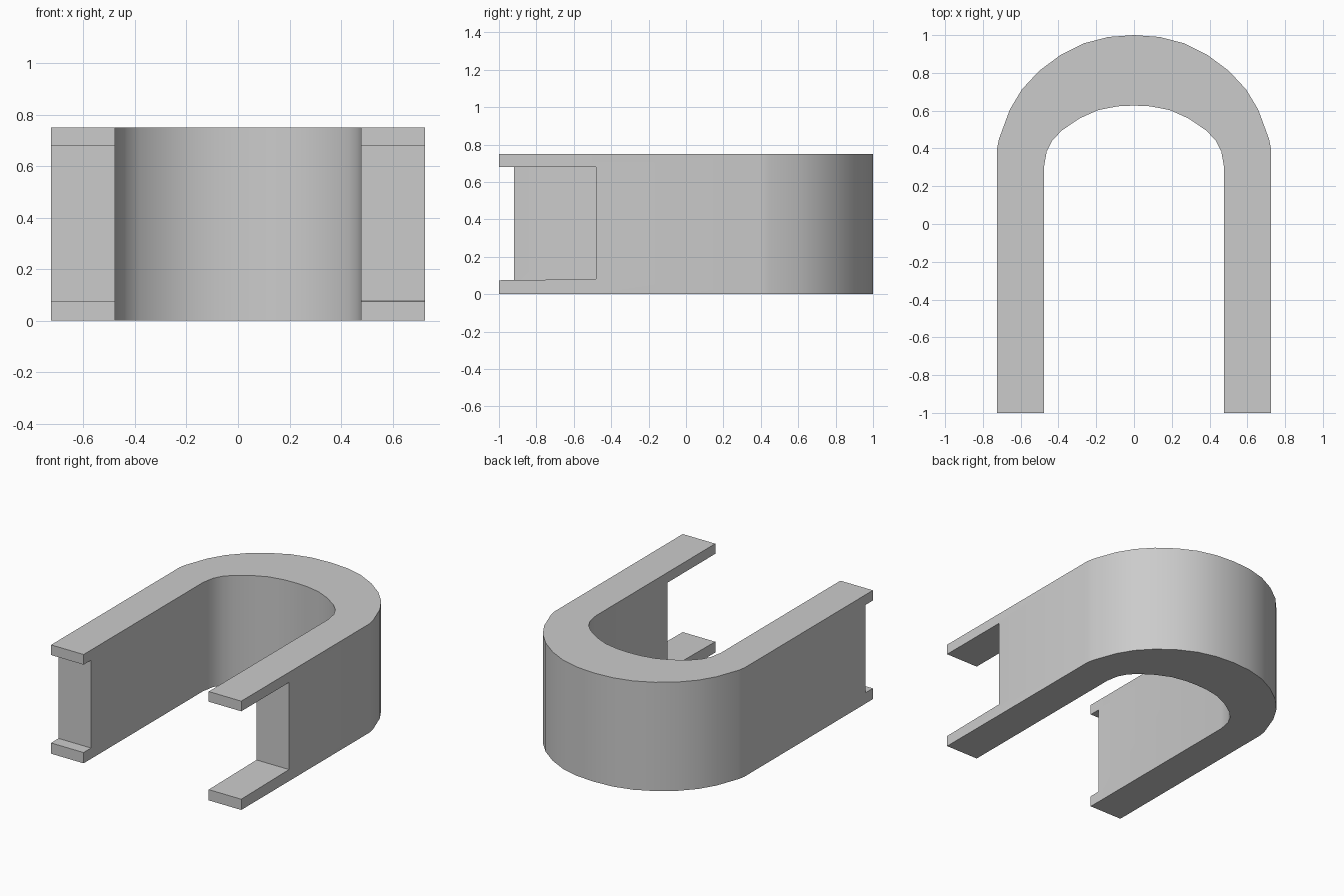
import bpy
import bmesh

cube = bpy.data.objects.get("Cube")
if cube:
    bpy.data.objects.remove(cube, do_unlink=True)

HEIGHT = 0.75

grey = bpy.data.materials.new("plain grey")
grey.use_nodes = True
grey.diffuse_color = (0.6, 0.6, 0.6, 1)
grey.node_tree.nodes["Principled BSDF"].inputs["Base Color"].default_value = (0.6, 0.6, 0.6, 1)


def prism(name, points, offset):
    """Extrude a closed outline along an offset into a solid."""
    bm = bmesh.new()
    face = bm.faces.new([bm.verts.new(p) for p in points])
    grown = bmesh.ops.extrude_face_region(bm, geom=[face])
    moved = [v for v in grown["geom"] if isinstance(v, bmesh.types.BMVert)]
    bmesh.ops.translate(bm, verts=moved, vec=offset)
    bmesh.ops.recalc_face_normals(bm, faces=bm.faces)
    mesh = bpy.data.meshes.new(name)
    bm.to_mesh(mesh)
    bm.free()
    obj = bpy.data.objects.new(name, mesh)
    bpy.context.collection.objects.link(obj)
    return obj


def mirrored(half):
    """Complete a half outline that ends on the centre line."""
    return half + [(-x, y) for x, y in reversed(half[:-1])]


# Horseshoe outline: outer edge, then inner edge back again
outer = [(0.725, -1), (0.725, 0.40), (0.715, 0.45), (0.657, 0.607), (0.593, 0.713),
         (0.503, 0.81), (0.39, 0.894), (0.267, 0.956), (0.137, 0.99), (0, 1)]
inner = [(0.477, -1), (0.477, 0.30), (0.462, 0.385), (0.432, 0.443), (0.38, 0.497),
         (0.286, 0.56), (0.19, 0.603), (0.087, 0.623), (0, 0.627)]
outline = mirrored(outer) + mirrored(inner)[::-1]
body = prism("horseshoe_body", [(x, y, 0) for x, y in outline], (0, 0, HEIGHT))
body.data.materials.append(grey)

# Slots in the leg ends: deep in one leg, shallow in the other
bpy.ops.object.select_all(action="DESELECT")
bpy.context.view_layer.objects.active = body
body.select_set(True)
for name, x, back, floor in (("deep_slot", 0.4, -0.48, 0.08),
                             ("shallow_slot", -0.8, -0.92, 0.075)):
    side = [(x, -1.1, 0.073), (x, back, floor), (x, back, 0.68), (x, -1.1, 0.68)]
    cutter = prism(name, side, (0.4, 0, 0))
    cutter.hide_render = True
    cut = body.modifiers.new(name, "BOOLEAN")
    cut.operation = "DIFFERENCE"
    cut.solver = "EXACT"
    cut.object = cutter
    bpy.ops.object.modifier_apply(modifier=name)
    bpy.data.objects.remove(cutter, do_unlink=True)

bpy.ops.object.shade_smooth_by_angle(angle=0.6)
